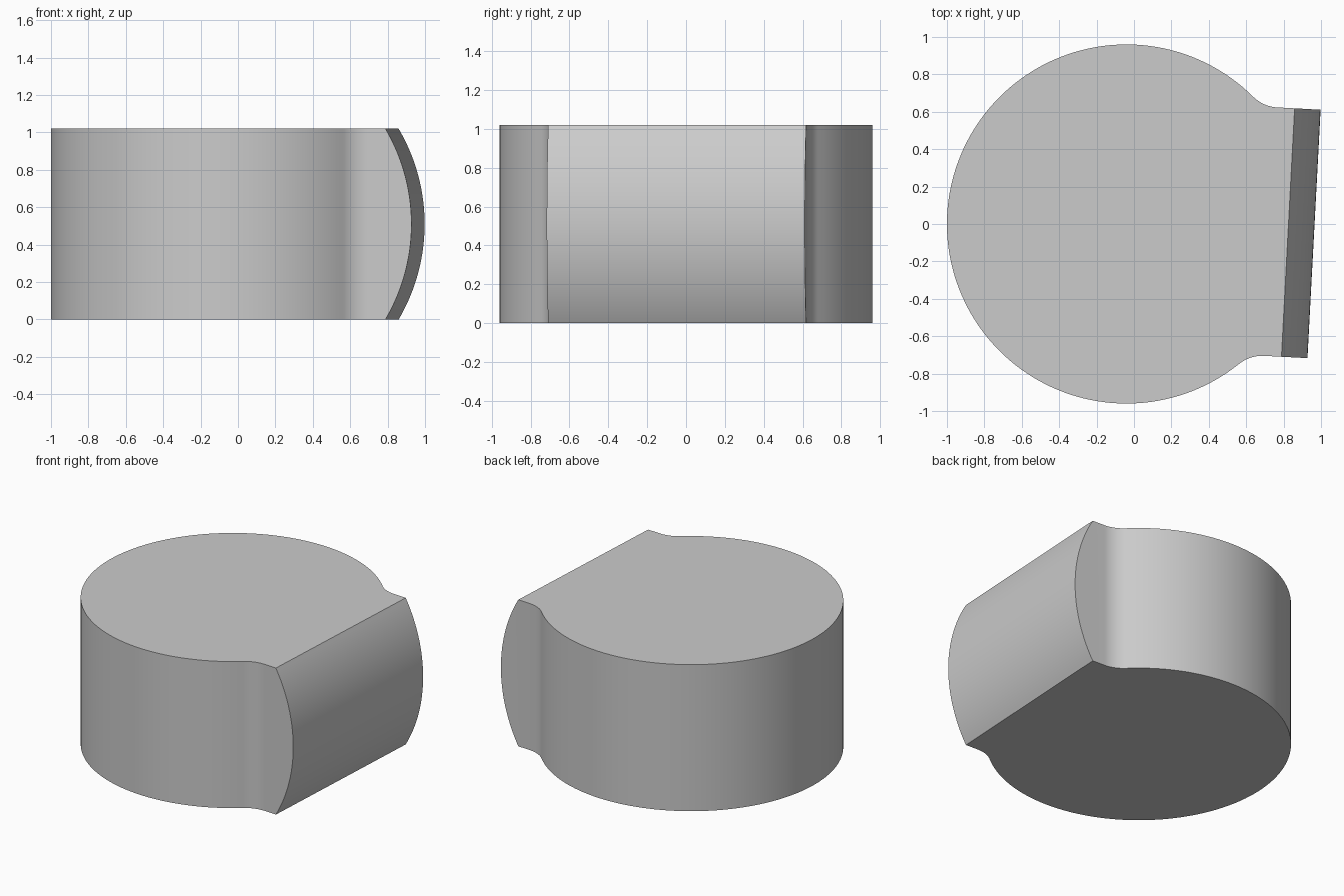
import bpy, bmesh
from math import sin, cos, pi, atan2, sqrt, asin, radians
from mathutils import Matrix

cube = bpy.data.objects.get("Cube")
if cube:
    bpy.data.objects.remove(cube, do_unlink=True)

HEIGHT = 1.02        # full height
BODY_R = 0.96        # round body radius
PAD_HALF = 0.665     # half width of the projecting pad
PAD_R = 1.004        # radius of the curved pad face, about the body centre
FILLET = 0.2         # blend between body and pad flank


def arc(cx, cy, r, a0, a1, n):
    """Points along a circular arc, both ends included."""
    return [(cx + r * cos(a0 + (a1 - a0) * i / n),
             cy + r * sin(a0 + (a1 - a0) * i / n)) for i in range(n + 1)]


# Plan outline: fillet, round body, mirrored fillet
fy = PAD_HALF + FILLET
fx = sqrt((BODY_R + FILLET) ** 2 - fy ** 2)
turn = atan2(fy, fx)
fillet = arc(fx, fy, FILLET, -pi / 2, turn - pi, 12)
body = arc(0, 0, BODY_R, turn, 2 * pi - turn, 120)
outline = fillet + body[1:-1] + [(x, -y) for x, y in reversed(fillet)]

# Pad face profile, bottom to top
half = HEIGHT / 2
lean = asin(half / PAD_R)
profile = arc(0, half, PAD_R, -lean, lean, 40)

bm = bmesh.new()
low = [bm.verts.new((x, y, 0)) for x, y in outline]
high = [bm.verts.new((x, y, HEIGHT)) for x, y in outline]
left = [bm.verts.new((x, PAD_HALF, z)) for x, z in profile]
right = [bm.verts.new((x, -PAD_HALF, z)) for x, z in profile]

# Round wall and curved pad face
for i in range(len(low) - 1):
    bm.faces.new((low[i], low[i + 1], high[i + 1], high[i]))
for i in range(len(left) - 1):
    bm.faces.new((right[i], left[i], left[i + 1], right[i + 1]))

# Flat flanks, top and bottom
bm.faces.new([low[0], high[0]] + left[::-1])
bm.faces.new([high[-1], low[-1]] + right)
bm.faces.new([right[-1], left[-1]] + high)
bm.faces.new([right[0], left[0]] + low)
bmesh.ops.recalc_face_normals(bm, faces=bm.faces[:])

# Turn the pad slightly and place the body
bm.transform(Matrix.Translation((-0.04, 0, 0)) @ Matrix.Rotation(radians(-3.03), 4, "Z"))
mesh = bpy.data.meshes.new("round_block")
bm.to_mesh(mesh)
bm.free()

grey = bpy.data.materials.new("plain_grey")
grey.use_nodes = True
grey.diffuse_color = (0.6, 0.6, 0.6, 1)
grey.node_tree.nodes["Principled BSDF"].inputs["Base Color"].default_value = (0.6, 0.6, 0.6, 1)
mesh.materials.append(grey)

block = bpy.data.objects.new("round_block", mesh)
bpy.context.collection.objects.link(block)
bpy.ops.object.select_all(action="DESELECT")
block.select_set(True)
bpy.context.view_layer.objects.active = block
bpy.ops.object.shade_smooth_by_angle(angle=radians(30))
